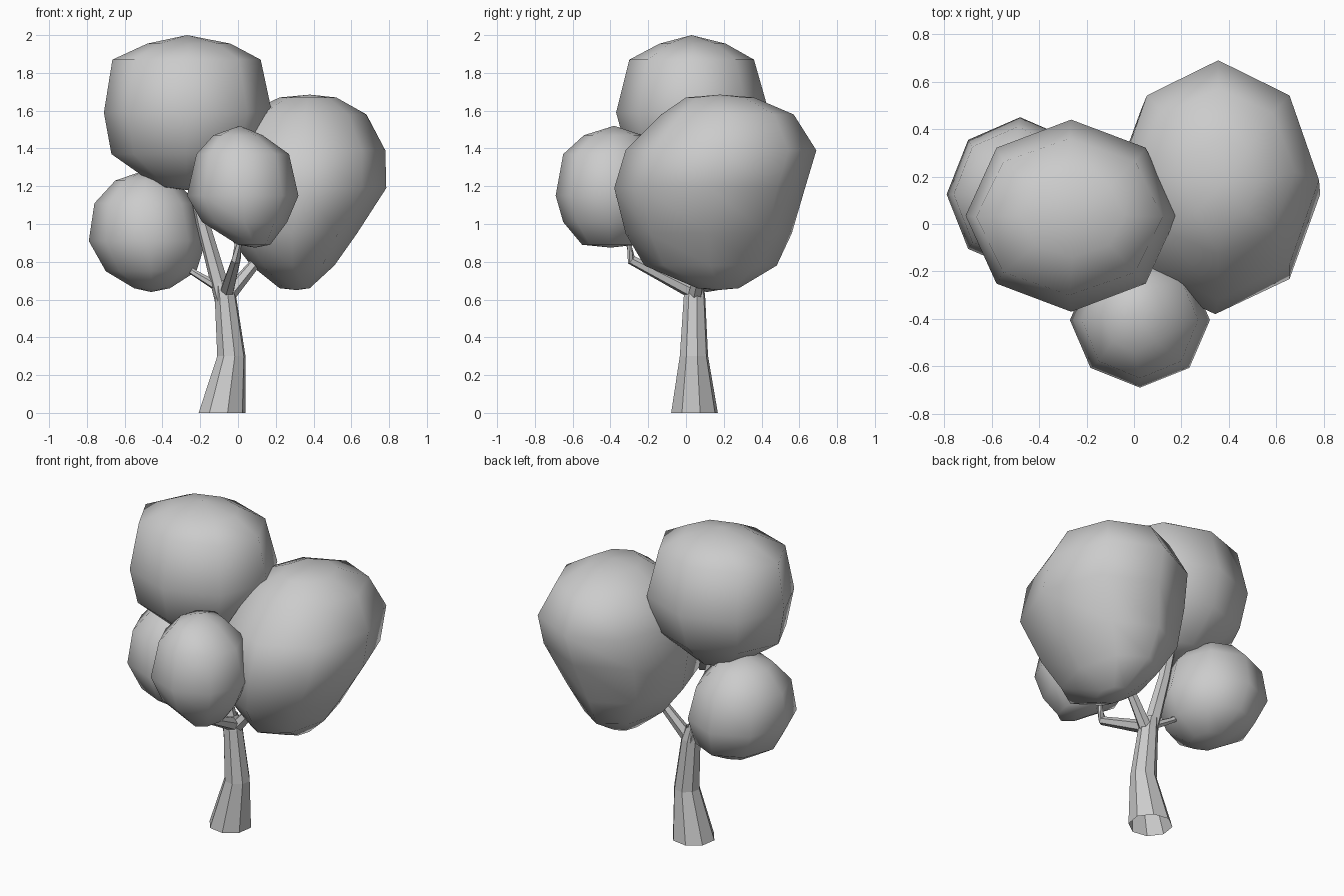
import bpy, bmesh
from math import sin, cos, pi
from mathutils import Vector

if "Cube" in bpy.data.objects:
    bpy.data.objects.remove(bpy.data.objects["Cube"])


def make_object(name, bm, smooth):
    bmesh.ops.recalc_face_normals(bm, faces=bm.faces[:])
    for f in bm.faces:
        f.smooth = smooth
    me = bpy.data.meshes.new(name)
    bm.to_mesh(me)
    bm.free()
    ob = bpy.data.objects.new(name, me)
    bpy.context.collection.objects.link(ob)
    return ob


def bridge(bm, rings):
    for a, b in zip(rings, rings[1:]):
        n = len(a)
        for i in range(n):
            j = (i + 1) % n
            bm.faces.new((a[i], a[j], b[j], b[i]))


def fan(bm, ring, point):
    tip = bm.verts.new(point)
    for i in range(len(ring)):
        bm.faces.new((ring[i], ring[(i + 1) % len(ring)], tip))


# leaf clump: octagonal rings (z, x0, x1, y0, y1) between a top and a bottom point
def clump(name, top, rows, bottom):
    bm = bmesh.new()
    rings = []
    for z, x0, x1, y0, y1 in rows:
        rings.append([bm.verts.new(((x0 + x1) / 2 + (x1 - x0) / 2 * cos(k * pi / 4),
                                    (y0 + y1) / 2 + (y1 - y0) / 2 * sin(k * pi / 4), z))
                      for k in range(8)])
    bridge(bm, rings)
    fan(bm, rings[0], top)
    fan(bm, rings[-1], bottom)
    return make_object(name, bm, True)


# tapered limb along a path of (x, y, z, radius); flat rings for the trunk
def limb(name, path, sides, level=False):
    bm = bmesh.new()
    pts = [Vector(p[:3]) for p in path]
    rings = []
    for i, p in enumerate(pts):
        d = pts[min(i + 1, len(pts) - 1)] - pts[max(i - 1, 0)]
        d = Vector((0, 0, 1)) if level else d.normalized()
        u = Vector((0, 1, 0)) if abs(d.y) < 0.7 else Vector((1, 0, 0))
        u = (u - d * u.dot(d)).normalized()
        v = d.cross(u)
        rings.append([bm.verts.new(p + path[i][3] * (u * cos((k + .3) * 2 * pi / sides)
                                                     + v * sin((k + .3) * 2 * pi / sides)))
                      for k in range(sides)])
    bridge(bm, rings)
    return make_object(name, bm, False)


# trunk, open underneath
limb("trunk", [(-.085, .045, 0, .127), (-.035, .042, .3, .077),
               (-.067, .045, .62, .058), (-.085, .045, .7, .045)], 8, True)

# branches
limb("top_branch", [(-.075, .045, .6, .05), (-.185, .045, 1.0, .036), (-.24, .045, 1.25, .03)], 6)
limb("right_branch", [(-.06, .045, .61, .04), (.08, .08, .78, .03), (.2, .12, .93, .025)], 6)
limb("front_branch", [(-.06, .04, .64, .04), (-.01, -.29, .81, .026), (.005, -.31, .95, .02)], 6)
limb("left_branch", [(-.08, .045, .65, .026), (-.23, .06, .74, .018), (-.34, .1, .82, .016)], 6)

# leaf clumps
clump("top_leaves", (-.27, .03, 2.0), [
    (1.955, -.48, -.04, -.14, .21),
    (1.87, -.665, .12, -.30, .36),
    (1.59, -.71, .18, -.37, .44),
    (1.37, -.67, .12, -.31, .38),
    (1.195, -.42, -.12, -.11, .20)], (-.27, .04, 1.18))

clump("right_leaves", (.38, .18, 1.685), [
    (1.67, .22, .52, 0, .36),
    (1.58, .03, .68, -.13, .57),
    (1.39, -.07, .78, -.32, .69),
    (1.19, -.10, .785, -.38, .63),
    (.95, -.06, .63, -.32, .56),
    (.78, .07, .51, -.22, .48),
    (.66, .22, .38, .06, .28)], (.31, .17, .65))

clump("left_leaves", (-.49, .12, 1.285), [
    (1.23, -.65, -.33, -.05, .29),
    (1.11, -.76, -.22, -.16, .41),
    (.91, -.79, -.17, -.20, .45),
    (.75, -.70, -.22, -.14, .40),
    (.66, -.55, -.36, 0, .23)], (-.46, .11, .64))

clump("front_leaves", (.01, -.38, 1.52), [
    (1.47, -.13, .13, -.54, -.23),
    (1.37, -.22, .27, -.65, -.16),
    (1.15, -.27, .32, -.69, -.12),
    (1.01, -.19, .26, -.65, -.16),
    (.89, 0, .17, -.55, -.26)], (.09, -.40, .875))
